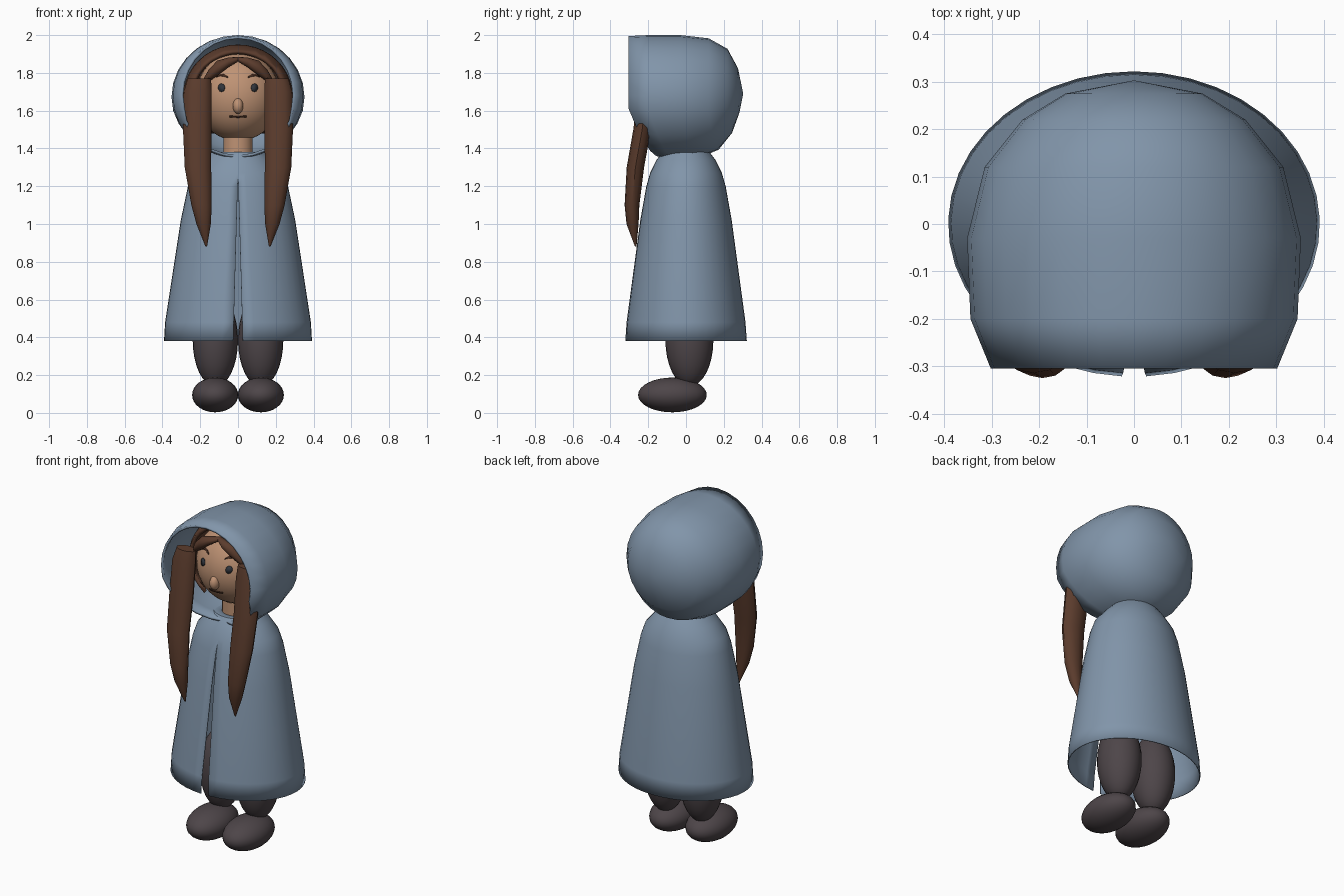
import bpy, bmesh, math
from mathutils import Vector

if "Cube" in bpy.data.objects:
    bpy.data.objects.remove(bpy.data.objects["Cube"])


def material(name, rgb):
    m = bpy.data.materials.new(name)
    m.diffuse_color = (*rgb, 1)
    m.use_nodes = True
    m.node_tree.nodes["Principled BSDF"].inputs["Base Color"].default_value = m.diffuse_color
    return m


CLOTH = material("cloak_blue", (0.22, 0.30, 0.40))
SKIN = material("skin_tan", (0.52, 0.29, 0.175))
HAIR = material("hair_brown", (0.105, 0.045, 0.026))
DARK = material("legs_charcoal", (0.075, 0.06, 0.066))
EYE = material("eye_slate", (0.03, 0.035, 0.045))
LINE = material("feature_brown", (0.06, 0.025, 0.015))


def finish(bm, name, mat, angle=40, thick=0):
    bmesh.ops.remove_doubles(bm, verts=bm.verts, dist=0.0005)
    bmesh.ops.recalc_face_normals(bm, faces=bm.faces)
    me = bpy.data.meshes.new(name)
    bm.to_mesh(me)
    bm.free()
    me.materials.append(mat)
    ob = bpy.data.objects.new(name, me)
    bpy.context.collection.objects.link(ob)
    bpy.ops.object.select_all(action='DESELECT')
    ob.select_set(True)
    bpy.context.view_layer.objects.active = ob
    bpy.ops.object.shade_smooth_by_angle(angle=math.radians(angle))
    if thick:
        mod = ob.modifiers.new("thickness", 'SOLIDIFY')
        mod.thickness = thick
        mod.offset = -1
    return ob


def loft(bm, rings, closed=True, caps=False):
    rows = [[bm.verts.new(p) for p in r] for r in rings]
    n = len(rows[0])
    for a, b in zip(rows, rows[1:]):
        for i in range(n if closed else n - 1):
            j = (i + 1) % n
            bm.faces.new((a[i], a[j], b[j], b[i]))
    if caps:
        bm.faces.new(rows[0])
        bm.faces.new(rows[-1])


def ellipsoid(name, mat, c, r, seg=24, rings=16, yaw=0):
    bm = bmesh.new()
    bmesh.ops.create_uvsphere(bm, u_segments=seg, v_segments=rings, radius=1)
    for v in bm.verts:
        v.co = Vector((v.co.x * r[0], v.co.y * r[1], v.co.z * r[2]))
    ob = finish(bm, name, mat)
    ob.location = c
    ob.rotation_euler.z = yaw
    return ob


def lerp_table(t, table):
    for a, b in zip(table, table[1:]):
        if t <= b[0]:
            f = max(0, (t - a[0]) / (b[0] - a[0]))
            return [p + (q - p) * f for p, q in zip(a, b)]
    return table[-1]


# Cloak: flared elliptical shell with a front slit widening to the hem
SEG = 40
profile = [(0.38, 0.392, 0.322), (0.48, 0.386, 0.315), (1.02, 0.303, 0.242),
           (1.20, 0.265, 0.21), (1.27, 0.24, 0.19), (1.34, 0.18, 0.155),
           (1.38, 0.14, 0.125), (1.382, 0.065, 0.065)]
rings = []
for z, rx, ry in profile:
    gap = math.asin(max(0, 1.27 - z) * 0.029 / rx)
    angs = [gap + (math.tau - 2 * gap) * i / SEG for i in range(SEG + 1)]
    rings.append([(rx * math.sin(a), -ry * math.cos(a), z) for a in angs])
bm = bmesh.new()
loft(bm, rings, closed=False)
finish(bm, "cloak", CLOTH, thick=0.006)

# Hood: sections along y (y, half width, top, bottom); the rim slants back to the throat
sections = [(-0.305, 0.302, 1.995, 1.37), (-0.2, 0.345, 2.0, 1.355),
            (-0.03, 0.352, 2.0, 1.345), (0.12, 0.315, 1.983, 1.352),
            (0.22, 0.235, 1.927, 1.43), (0.275, 0.145, 1.825, 1.55),
            (0.303, 0.0, 1.69, 1.69)]
Y0, Y1 = sections[0][0], sections[-1][0]
HSEG = 28
rings = []
for sec in sections:
    s = (sec[0] - Y0) / (Y1 - Y0)
    ring = []
    for i in range(HSEG):
        deg = 360 * i / HSEG
        low = max(0, (min(deg, 360 - deg) - 103) / 77)
        rim = Y0 + 0.175 * low
        y = rim + (Y1 - rim) * s
        _, w, top, bot = lerp_table(y, sections)
        a = math.radians(deg)
        ring.append((w * math.sin(a), y,
                     (top + bot) / 2 + (top - bot) / 2 * math.cos(a)))
    rings.append(ring)
bm = bmesh.new()
loft(bm, rings)
finish(bm, "hood", CLOTH, angle=60, thick=0.014)

# Head, nose and neck
HC, HR = (0, -0.01, 1.675), (0.225, 0.22, 0.235)
ellipsoid("head", SKIN, HC, HR, 32, 20)
ellipsoid("nose", SKIN, (0, -0.22, 1.625), (0.028, 0.035, 0.042), 16, 10)
bm = bmesh.new()
loft(bm, [[(0.078 * math.cos(math.tau * i / 20), -0.02 + 0.075 * math.sin(math.tau * i / 20), z)
           for i in range(20)] for z in (1.34, 1.52)], caps=True)
finish(bm, "neck", SKIN)


def on_face(x, z, lift=0.004):
    k = 1 - ((x - HC[0]) / HR[0]) ** 2 - ((z - HC[2]) / HR[2]) ** 2
    return (x, HC[1] - HR[1] * math.sqrt(max(0, k)) - lift, z)


def stroke(name, pts):
    # thin painted line given as (x, z, half height)
    bm = bmesh.new()
    loft(bm, [[on_face(x, z + h), on_face(x, z - h)] for x, z, h in pts], closed=False)
    finish(bm, name, LINE, thick=0.004)


stroke("mouth", [(x, 1.568 + 1.5 * x * x, 0.004) for x in (-0.044, -0.022, 0, 0.022, 0.044)])

# Hair cap: dome open at the face and trimmed below
bm = bmesh.new()
bmesh.ops.create_uvsphere(bm, u_segments=32, v_segments=20, radius=1)
for v in bm.verts:
    v.co = Vector((v.co.x * 0.29, 0.01 + v.co.y * 0.25, 1.675 + v.co.z * 0.275))
for co, no in (((0, -0.11, 0), (0, -1, 0)), ((0, 0, 1.48), (0, 0, -1))):
    bmesh.ops.bisect_plane(bm, geom=bm.verts[:] + bm.edges[:] + bm.faces[:],
                           plane_co=co, plane_no=no, clear_outer=True)
finish(bm, "hair_cap", HAIR, thick=0.02)

# Long front locks: (z, x, y, half width, half depth)
lock = [(1.77, 0.205, -0.20, 0.062, 0.035), (1.70, 0.213, -0.21, 0.074, 0.045),
        (1.50, 0.216, -0.232, 0.075, 0.047), (1.30, 0.212, -0.268, 0.07, 0.046),
        (1.10, 0.193, -0.286, 0.054, 0.039), (1.00, 0.182, -0.283, 0.038, 0.032),
        (0.88, 0.168, -0.266, 0.004, 0.004)]
# Swept fringe: (x, y, z, half depth, half height)
fringe = [(0.0, -0.175, 1.872, 0.02, 0.012), (0.05, -0.195, 1.856, 0.03, 0.026),
          (0.11, -0.187, 1.825, 0.033, 0.04), (0.155, -0.175, 1.785, 0.03, 0.032),
          (0.185, -0.15, 1.755, 0.01, 0.01)]
circle = [(math.cos(math.tau * i / 12), math.sin(math.tau * i / 12)) for i in range(12)]

for side, sx in (("left", -1), ("right", 1)):
    bm = bmesh.new()
    loft(bm, [[(sx * (x + rx * c), y + ry * s, z) for c, s in circle]
              for z, x, y, rx, ry in lock], caps=True)
    finish(bm, side + "_hair_lock", HAIR)

    bm = bmesh.new()
    loft(bm, [[(sx * x, y + ry * c, z + rz * s) for c, s in circle]
              for x, y, z, ry, rz in fringe], caps=True)
    finish(bm, side + "_fringe", HAIR)

    # Eyes and brows
    bm = bmesh.new()
    bm.faces.new([bm.verts.new(on_face(sx * 0.088 + 0.018 * c, 1.722 + 0.022 * s, 0.005))
                  for c, s in circle])
    finish(bm, side + "_eye", EYE, thick=0.004)
    stroke(side + "_brow", [(sx * 0.055, 1.778, 0.003), (sx * 0.075, 1.788, 0.006),
                            (sx * 0.095, 1.790, 0.005), (sx * 0.118, 1.780, 0.002)])

    # Legs and rounded shoes
    ellipsoid(side + "_leg", DARK, (sx * 0.12, 0.018, 0.385), (0.12, 0.127, 0.245))
    ellipsoid(side + "_shoe", DARK, (sx * 0.121, -0.072, 0.095), (0.122, 0.182, 0.092))
